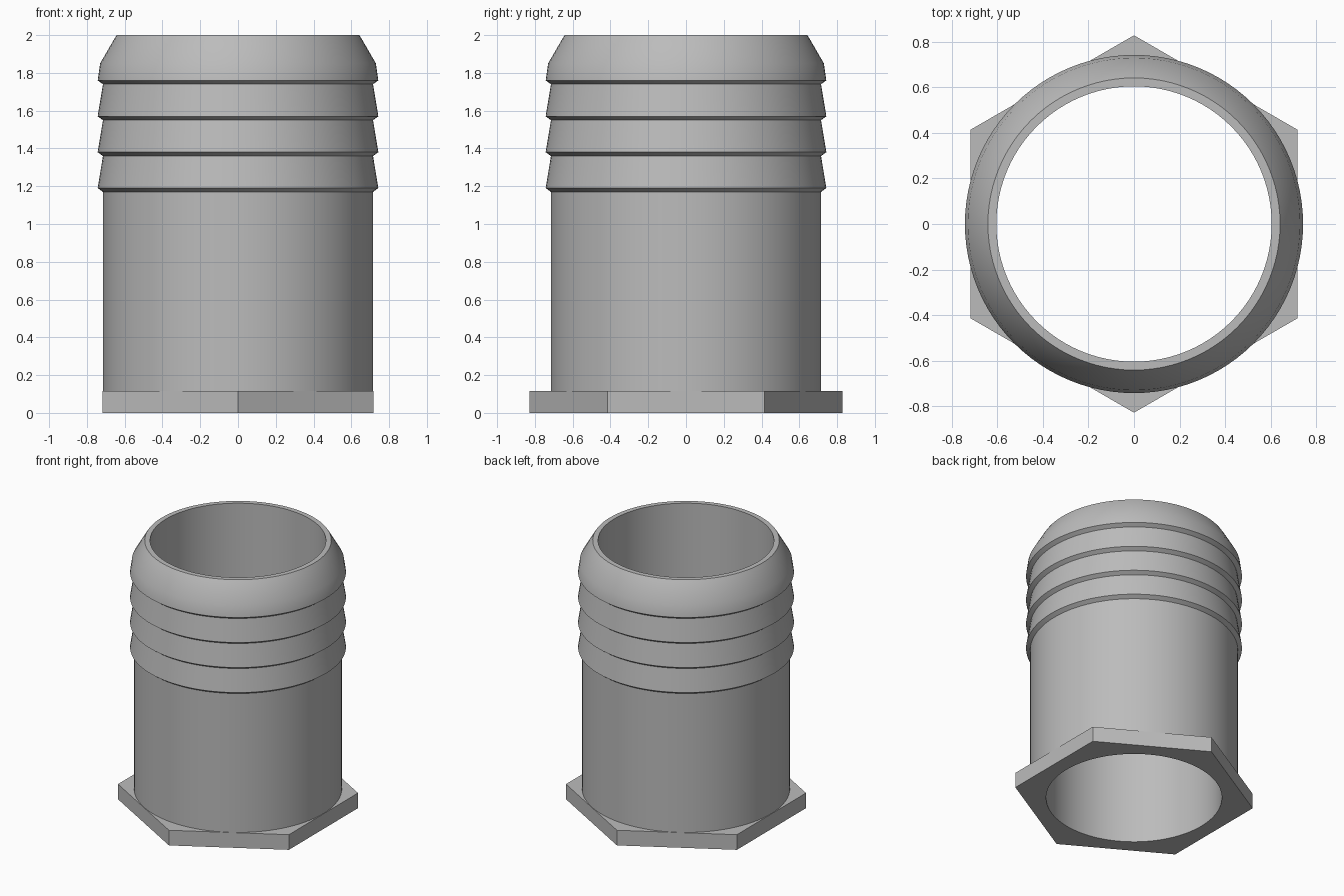
import bpy
import bmesh
from math import cos, sin, pi, radians

SEGMENTS = 96
BORE = 0.605
TUBE = 0.715

if "Cube" in bpy.data.objects:
    bpy.data.objects.remove(bpy.data.objects["Cube"], do_unlink=True)

# Plain grey plastic
grey = bpy.data.materials.new("grey plastic")
grey.use_nodes = True
colour = (0.5, 0.5, 0.5, 1)
grey.diffuse_color = colour
grey.node_tree.nodes["Principled BSDF"].inputs["Base Color"].default_value = colour


def circle(radius):
    return lambda angle: radius


def hexagon(apothem):
    # Flats face +x and -x, corners point along y
    return lambda angle: apothem / cos((angle + pi / 6) % (pi / 3) - pi / 6)


def lathe(name, profile):
    """Spin a closed loop of (outline, height) pairs around z."""
    bm = bmesh.new()
    angles = [2 * pi * i / SEGMENTS for i in range(SEGMENTS)]
    rings = [[bm.verts.new((shape(a) * cos(a), shape(a) * sin(a), z)) for a in angles]
             for shape, z in profile]
    for low, high in zip(rings, rings[1:] + rings[:1]):
        for i in range(SEGMENTS):
            j = (i + 1) % SEGMENTS
            bm.faces.new((low[i], low[j], high[j], high[i]))
    bmesh.ops.recalc_face_normals(bm, faces=bm.faces)
    mesh = bpy.data.meshes.new(name)
    bm.to_mesh(mesh)
    bm.free()
    mesh.materials.append(grey)
    obj = bpy.data.objects.new(name, mesh)
    bpy.context.collection.objects.link(obj)
    bpy.ops.object.select_all(action="DESELECT")
    obj.select_set(True)
    bpy.context.view_layer.objects.active = obj
    bpy.ops.object.shade_smooth_by_angle(angle=radians(28))
    return obj


# Hexagonal flange with a round bore
flange_height = 0.115
lathe("hex_flange", [
    (hexagon(0.718), 0), (hexagon(0.718), flange_height),
    (circle(BORE), flange_height), (circle(BORE), 0),
])

# Hose tail: straight tube, four barbs, rounded nose
outline = [(TUBE, flange_height), (TUBE, 1.17)]
for barb in range(4):
    tip = 1.19 + 0.19 * barb
    outline.append((0.743, tip))
    if barb < 3:
        outline.append((TUBE, tip + 0.17))
outline += [(0.73, 1.85), (0.655, 1.98), (0.642, 2), (BORE, 2), (BORE, flange_height)]
lathe("barbed_tube", [(circle(r), z) for r, z in outline])
